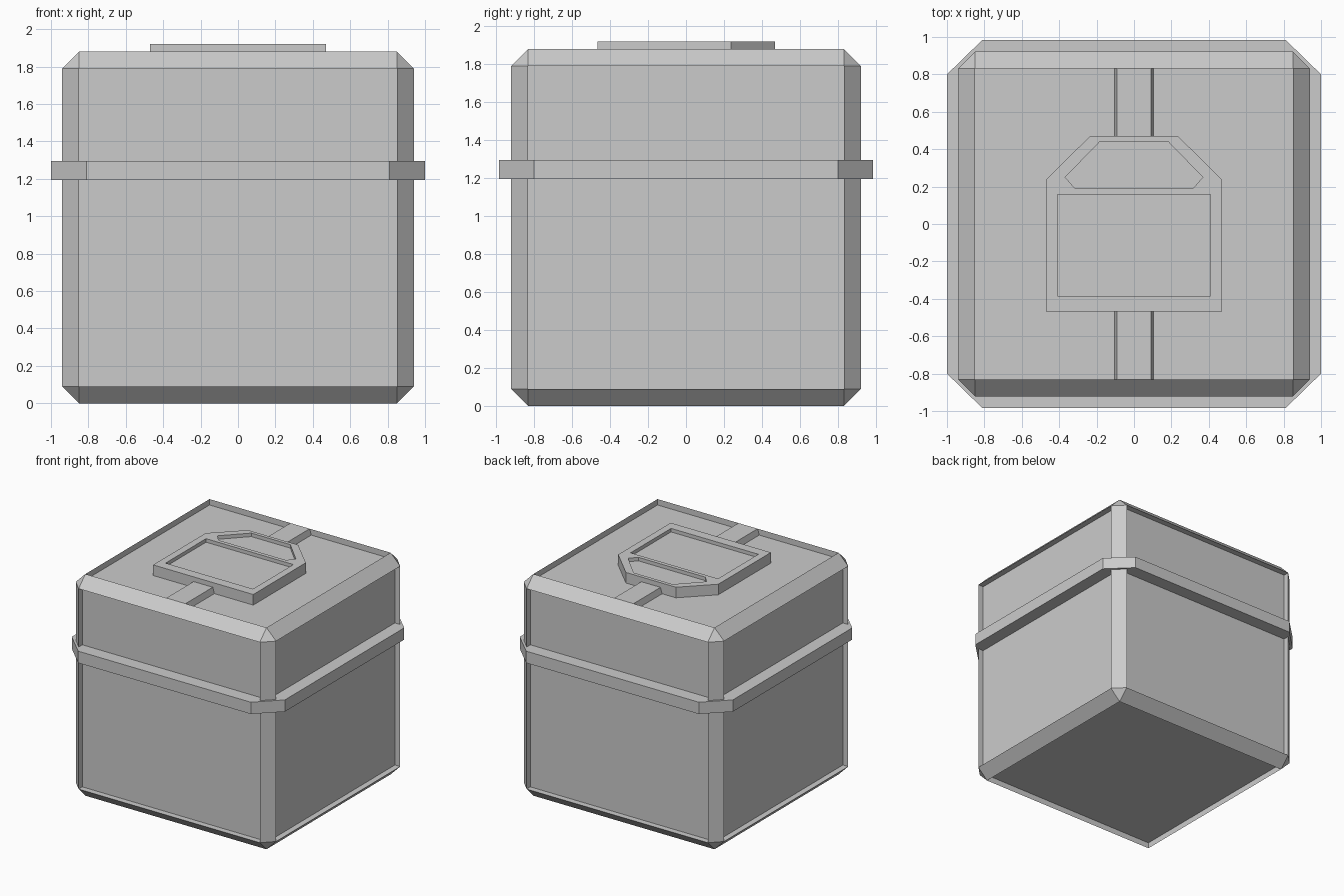
import bpy
import bmesh
from mathutils import Vector

default = bpy.data.objects.get("Cube")
if default:
    bpy.data.objects.remove(default, do_unlink=True)

HALF_X, HALF_Y, HEIGHT = 0.94, 0.922, 1.88
CHAMFER, RECESS = 0.09, 0.05
FLOOR = HEIGHT - RECESS

grey = bpy.data.materials.new("light_grey")
grey.use_nodes = True
grey.diffuse_color = (0.6, 0.6, 0.6, 1)
grey.node_tree.nodes["Principled BSDF"].inputs["Base Color"].default_value = (0.6, 0.6, 0.6, 1)


def add_object(name, bm):
    bmesh.ops.recalc_face_normals(bm, faces=bm.faces)
    mesh = bpy.data.meshes.new(name)
    bm.to_mesh(mesh)
    bm.free()
    mesh.materials.append(grey)
    obj = bpy.data.objects.new(name, mesh)
    bpy.context.collection.objects.link(obj)
    return obj


def prism(name, points, offset):
    """Extrude a closed outline of 3D points along an offset."""
    bm = bmesh.new()
    face = bm.faces.new([bm.verts.new(p) for p in points])
    result = bmesh.ops.extrude_face_region(bm, geom=[face], use_keep_orig=True)
    moved = [g for g in result["geom"] if isinstance(g, bmesh.types.BMVert)]
    bmesh.ops.translate(bm, verts=moved, vec=Vector(offset))
    return add_object(name, bm)


def slab(name, half_outline, z0, z1):
    """Flat plate from the right half of an outline, mirrored in x."""
    outline = half_outline + [(-x, y) for x, y in reversed(half_outline)]
    return prism(name, [(x, y, z0) for x, y in outline], (0, 0, z1 - z0))


# Chamfered box with all six panels sunk inside their frames
bm = bmesh.new()
bmesh.ops.create_cube(bm, size=2)
for v in bm.verts:
    v.co = (v.co.x * HALF_X, v.co.y * HALF_Y, (v.co.z + 1) * HEIGHT / 2)
bmesh.ops.bevel(bm, geom=bm.edges[:], offset=CHAMFER, offset_type='OFFSET',
                segments=1, affect='EDGES')
bm.normal_update()
panels = [f for f in bm.faces if max(abs(c) for c in f.normal) > 0.99]
for panel in bmesh.ops.extrude_discrete_faces(bm, faces=panels)["faces"]:
    panel.normal_update()
    bmesh.ops.translate(bm, verts=panel.verts[:], vec=panel.normal * -RECESS)
add_object("box_body", bm)

# Band around the lid seam, with cut corners
slab("lid_band", [(0.81, -0.985), (1, -0.8), (1, 0.8), (0.81, 0.985)], 1.195, 1.295)

# Strap across the lid, with sloped sides
strap = [(-0.105, FLOOR), (0.105, FLOOR), (0.09, HEIGHT), (-0.09, HEIGHT)]
end = HALF_Y - CHAMFER
prism("lid_strap", [(x, -end, z) for x, z in strap], (0, 2 * end, 0))

# Badge plate with two sunken windows
plate = slab("lid_plate", [(0.47, -0.467), (0.47, 0.238), (0.235, 0.47)], FLOOR, 1.92)
windows = {
    "square_window_cutter": [(0.41, -0.385), (0.41, 0.157)],
    "upper_window_cutter": [(0.315, 0.19), (0.368, 0.25), (0.183, 0.44)],
}
for name, outline in windows.items():
    cutter = slab(name, outline, 1.89, 2)
    cutter.hide_render = True
    cut = plate.modifiers.new(name, 'BOOLEAN')
    cut.operation, cut.solver, cut.object = 'DIFFERENCE', 'EXACT', cutter
    bpy.context.view_layer.objects.active = plate
    bpy.ops.object.modifier_apply(modifier=cut.name)
    bpy.data.objects.remove(cutter, do_unlink=True)
